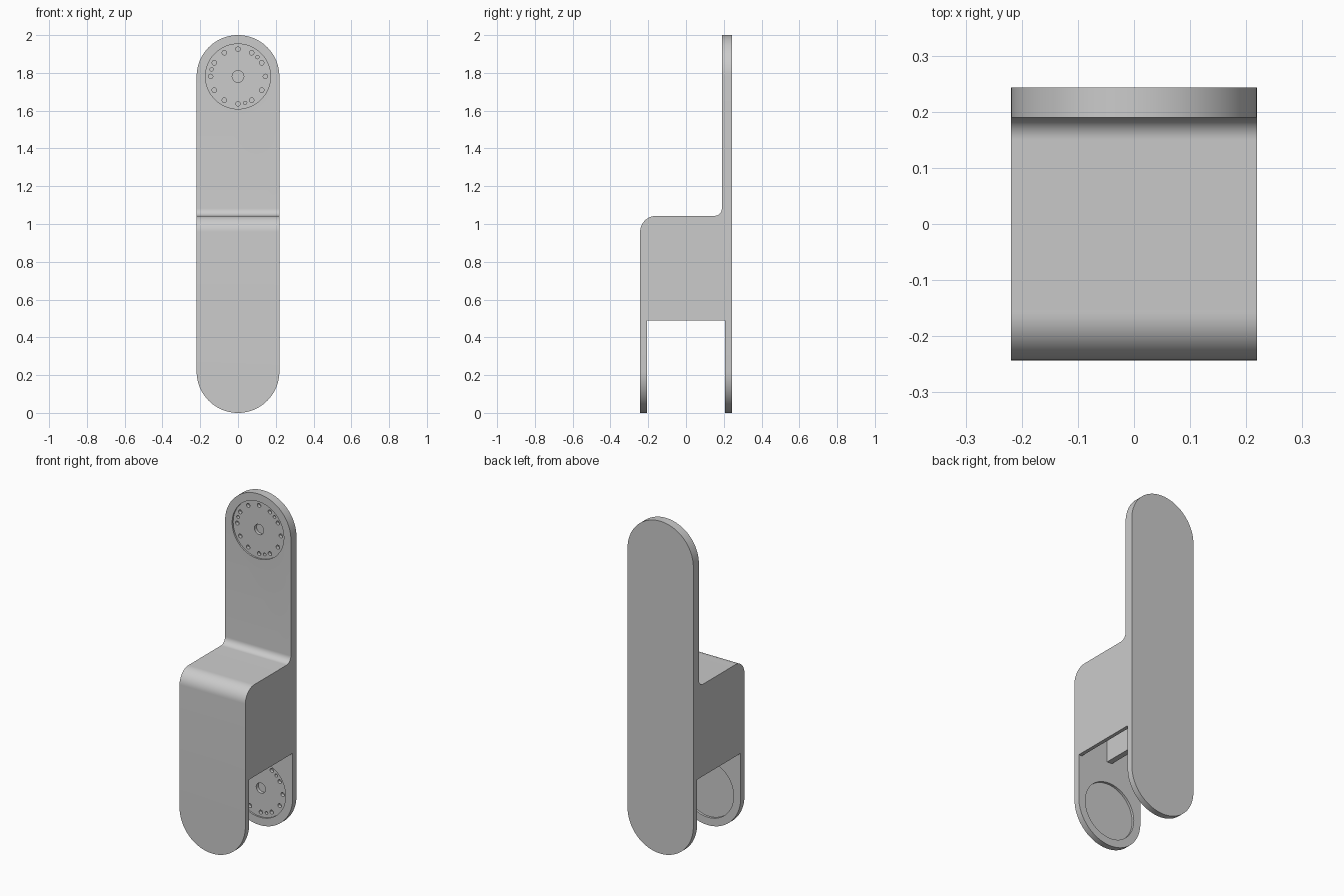
import bpy, bmesh, math
from mathutils import Vector

cube = bpy.data.objects.get("Cube")
if cube:
    bpy.data.objects.remove(cube, do_unlink=True)

HALF_W, HALF_D = 0.219, 0.243
LOW_Z, HIGH_Z = HALF_W, 2 - HALF_W
INNER, PLATE_Y = 0.207, 0.19
GAP_TOP, BLOCK_TOP = 0.49, 1.043

grey = bpy.data.materials.new("light grey")
grey.use_nodes = True
COLOUR = (0.6, 0.6, 0.6, 1)
grey.diffuse_color = COLOUR
grey.node_tree.nodes["Principled BSDF"].inputs["Base Color"].default_value = COLOUR


def prism(name, points, direction):
    """Extrude a flat outline along a direction."""
    bm = bmesh.new()
    face = bm.faces.new([bm.verts.new(p) for p in points])
    ext = bmesh.ops.extrude_face_region(bm, geom=[face])
    moved = [v for v in ext["geom"] if isinstance(v, bmesh.types.BMVert)]
    bmesh.ops.translate(bm, verts=moved, vec=Vector(direction))
    bmesh.ops.recalc_face_normals(bm, faces=bm.faces[:])
    mesh = bpy.data.meshes.new(name)
    bm.to_mesh(mesh)
    bm.free()
    mesh.materials.append(grey)
    obj = bpy.data.objects.new(name, mesh)
    bpy.context.collection.objects.link(obj)
    return obj


def arc(a, b, radius, start, end, steps):
    return [(a + radius * math.cos(math.radians(start + (end - start) * i / steps)),
             b + radius * math.sin(math.radians(start + (end - start) * i / steps)))
            for i in range(steps + 1)]


def box(x0, x1, y0, y1, z0, z1):
    return prism("cutter", [(x0, y0, z0), (x1, y0, z0), (x1, y1, z0), (x0, y1, z0)],
                 (0, 0, z1 - z0))


def disc(x, z, radius, y0, y1, steps=32):
    ring = arc(x, z, radius, 0, 360, steps)[:-1]
    return prism("cutter", [(a, y0, b) for a, b in ring], (0, y1 - y0, 0))


def apply_boolean(target, cutter, operation="DIFFERENCE"):
    cutter.hide_render = True
    mod = target.modifiers.new("cut", "BOOLEAN")
    mod.operation, mod.object, mod.solver = operation, cutter, "EXACT"
    bpy.context.view_layer.objects.active = target
    bpy.ops.object.modifier_apply(modifier=mod.name)
    bpy.data.objects.remove(cutter, do_unlink=True)


# Side profile: two lower lugs, rounded block, tall rear plate
side = [(-HALF_D, 0), (-INNER, 0), (-INNER, GAP_TOP), (INNER, GAP_TOP),
        (INNER, 0), (HALF_D, 0), (HALF_D, 2), (PLATE_Y, 2)]
side += arc(PLATE_Y - 0.04, BLOCK_TOP + 0.04, 0.04, 0, -90, 10)
side += arc(-HALF_D + 0.085, BLOCK_TOP - 0.085, 0.085, 90, 180, 14)
bracket = prism("link_bracket", [(-0.3, y, z) for y, z in side], (0.6, 0, 0))

# Round both ends with a capsule outline
capsule = arc(0, HIGH_Z, HALF_W, 0, 180, 40) + arc(0, LOW_Z, HALF_W, 180, 360, 40)
apply_boolean(bracket, prism("capsule", [(x, -0.4, z) for x, z in capsule], (0, 0.8, 0)),
              "INTERSECT")

# Hollow underside, leaving thin side walls and a centre rib
for s in (-1, 1):
    x0, x1 = sorted((s * 0.017, s * 0.197))
    apply_boolean(bracket, box(x0, x1, -INNER, PLATE_Y, 0.45, 0.99))
apply_boolean(bracket, box(-0.197, 0.197, -INNER, PLATE_Y, 0.45, 0.52))

# Recessed horn seats with a ring of screw holes
for z, face in ((HIGH_Z, PLATE_Y), (LOW_Z, INNER)):
    floor = face + 0.01
    apply_boolean(bracket, disc(0, z, 0.172, face - 0.05, floor, 64))
    holes = [(0, 0, 0.031)] + [(0.145, 30 * i, 0.012) for i in range(12)]
    holes += [(0.145, a, 0.009) for a in (45, 165, 285)]
    for r, angle, size in holes:
        t = math.radians(angle)
        apply_boolean(bracket, disc(r * math.cos(t), z + r * math.sin(t), size,
                                    face - 0.03, floor + 0.02, 16))

# Plain round seat inside the front lug
apply_boolean(bracket, disc(0, LOW_Z, 0.172, -INNER - 0.014, -INNER + 0.05, 64))

bpy.ops.object.select_all(action="DESELECT")
bracket.select_set(True)
bpy.context.view_layer.objects.active = bracket
bpy.ops.object.shade_smooth_by_angle(angle=math.radians(30))
